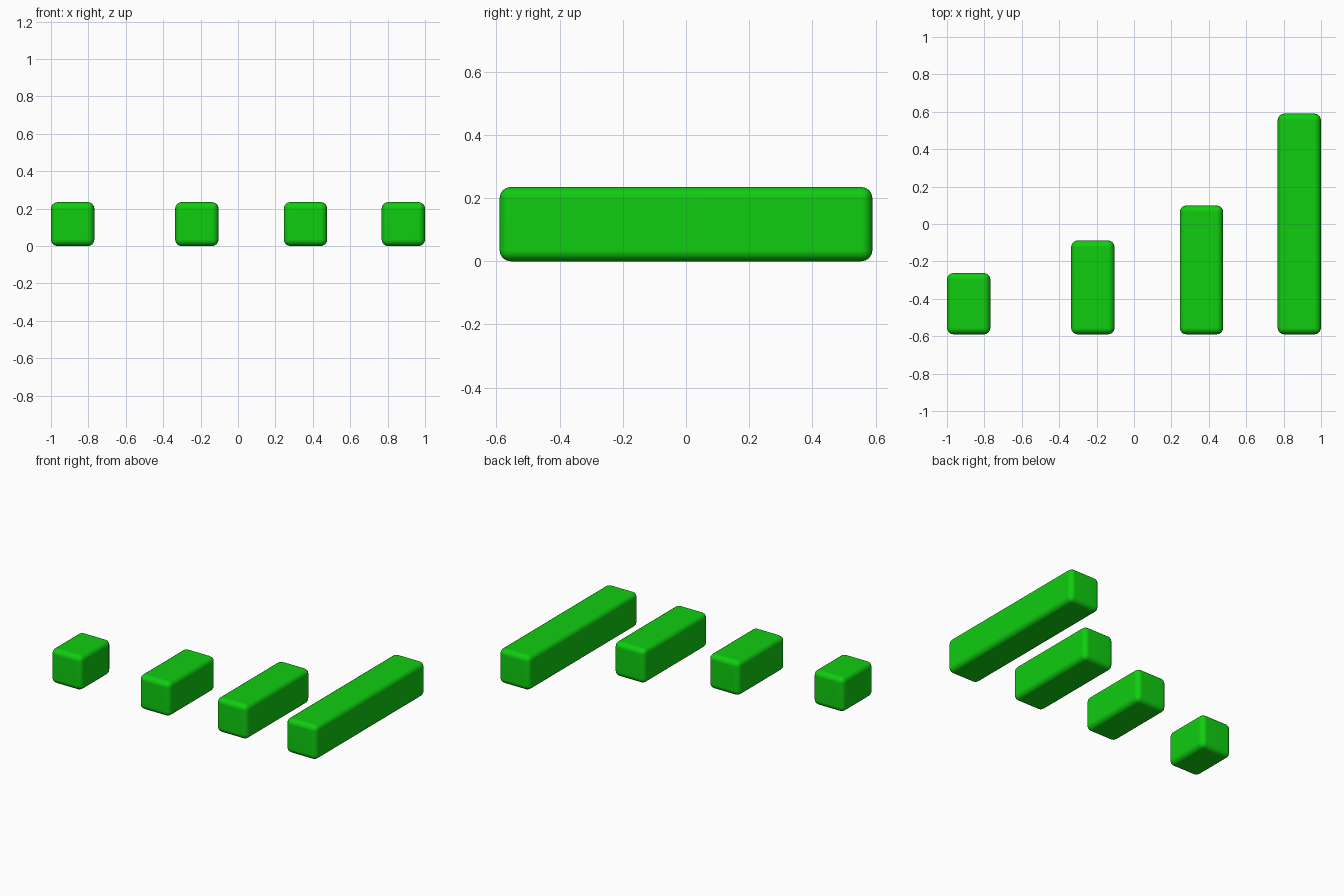
import bpy

if "Cube" in bpy.data.objects:
    bpy.data.objects.remove(bpy.data.objects["Cube"])

green = bpy.data.materials.new("green")
green.diffuse_color = (0.005, 0.61, 0.005, 1)
green.use_nodes = True
green.node_tree.nodes["Principled BSDF"].inputs["Base Color"].default_value = green.diffuse_color

WIDTH, HEIGHT, FRONT = 0.232, 0.235, -0.59


def bar(name, x, back):
    """Rounded bar lying along y, from the shared front line to back."""
    bpy.ops.mesh.primitive_cube_add(size=1, location=(x, (FRONT + back) / 2, HEIGHT / 2))
    ob = bpy.context.object
    ob.name = name
    ob.scale = (WIDTH, back - FRONT, HEIGHT)
    bpy.ops.object.transform_apply(location=False, rotation=False, scale=True)
    bevel = ob.modifiers.new("rounded_edges", "BEVEL")
    bevel.width = 0.035
    bevel.segments = 4
    bpy.ops.object.shade_smooth()
    normals = ob.modifiers.new("flat_faces", "WEIGHTED_NORMAL")
    normals.keep_sharp = True
    ob.data.materials.append(green)


# Four bars of growing length
bar("shortest_bar", -0.884, -0.262)
bar("short_bar", -0.22, -0.088)
bar("long_bar", 0.361, 0.099)
bar("longest_bar", 0.884, 0.59)
